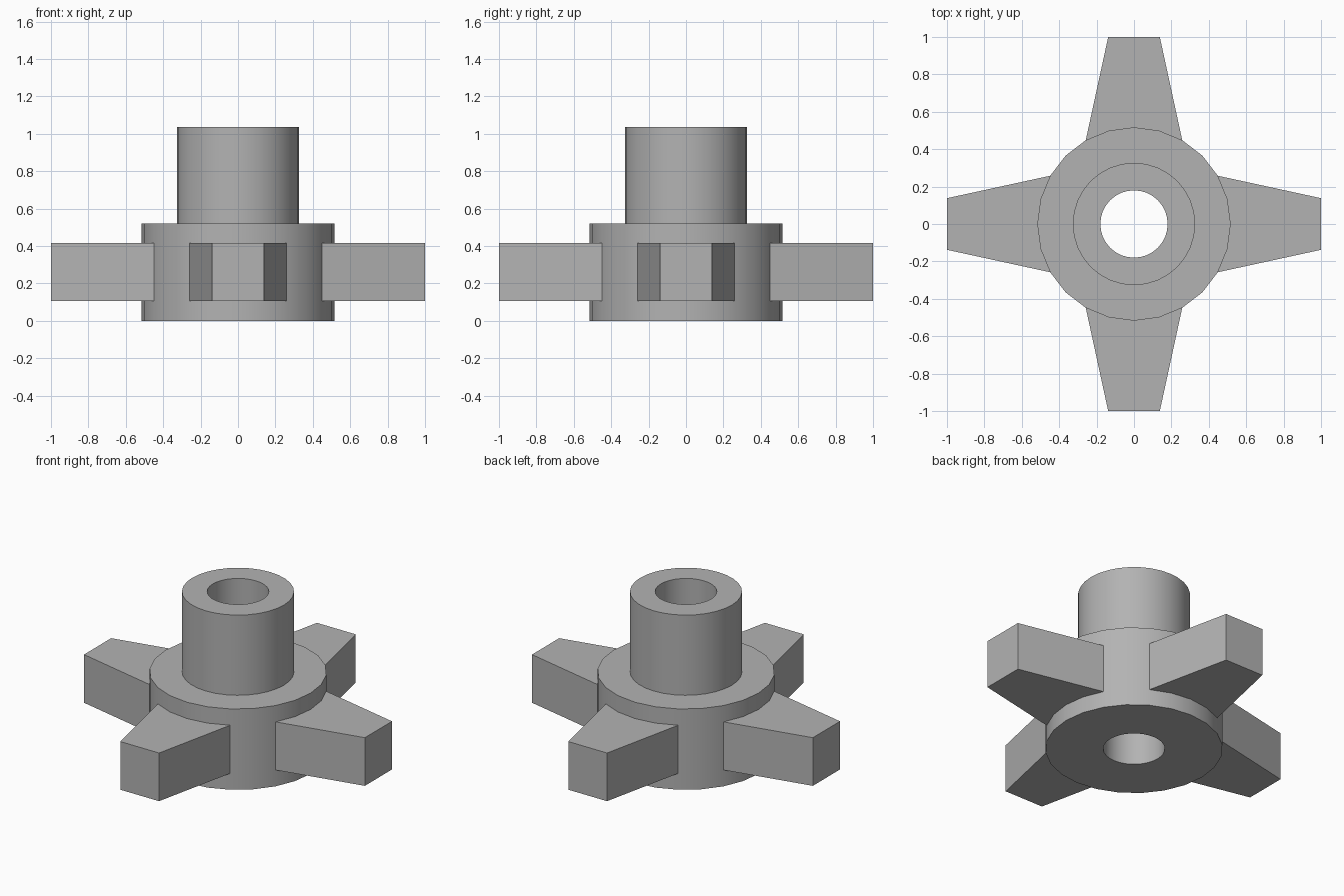
import bpy
import bmesh
from math import pi
from mathutils import Matrix

cube = bpy.data.objects.get("Cube")
if cube:
    bpy.data.objects.remove(cube, do_unlink=True)

grey = bpy.data.materials.new("plain grey")
grey.use_nodes = True
GREY = (0.45, 0.45, 0.45, 1)
grey.diffuse_color = GREY
grey.node_tree.nodes["Principled BSDF"].inputs["Base Color"].default_value = GREY


def add_object(name, bm):
    bmesh.ops.recalc_face_normals(bm, faces=bm.faces)
    mesh = bpy.data.meshes.new(name)
    bm.to_mesh(mesh)
    bm.free()
    mesh.materials.append(grey)
    obj = bpy.data.objects.new(name, mesh)
    bpy.context.collection.objects.link(obj)
    return obj


def cylinder(name, radius, bottom, top, sides):
    bm = bmesh.new()
    bmesh.ops.create_cone(
        bm, cap_ends=True, segments=sides, radius1=radius, radius2=radius,
        depth=top - bottom, matrix=Matrix.Translation((0, 0, (top + bottom) / 2)))
    return add_object(name, bm)


def select_only(obj):
    bpy.ops.object.select_all(action="DESELECT")
    obj.select_set(True)
    bpy.context.view_layer.objects.active = obj


def combine(target, tool, operation):
    select_only(target)
    mod = target.modifiers.new(operation, "BOOLEAN")
    mod.operation = operation
    mod.solver = "EXACT"
    mod.object = tool
    bpy.ops.object.modifier_apply(modifier=mod.name)
    bpy.data.objects.remove(tool, do_unlink=True)


# Stepped hub: wide base, narrower neck, bore right through
hub = cylinder("hub", 0.517, 0, 0.52, 24)
combine(hub, cylinder("neck", 0.327, 0.3, 1.036, 32), "UNION")
combine(hub, cylinder("bore", 0.18, -0.1, 1.2, 32), "DIFFERENCE")
select_only(hub)
bpy.ops.object.shade_smooth_by_angle(angle=pi / 6)

# Four tapered arms around the base
for i, side in enumerate(("left", "back", "right", "front")):
    bm = bmesh.new()
    outline = [(0.448, -0.258), (1, -0.138), (1, 0.138), (0.448, 0.258)]
    face = bm.faces.new([bm.verts.new((x, y, 0.105)) for x, y in outline])
    extruded = bmesh.ops.extrude_face_region(bm, geom=[face])["geom"]
    top = [v for v in extruded if isinstance(v, bmesh.types.BMVert)]
    bmesh.ops.translate(bm, verts=top, vec=(0, 0, 0.31))
    bm.transform(Matrix.Rotation(i * pi / 2, 4, "Z"))
    add_object(side + "_arm", bm)
